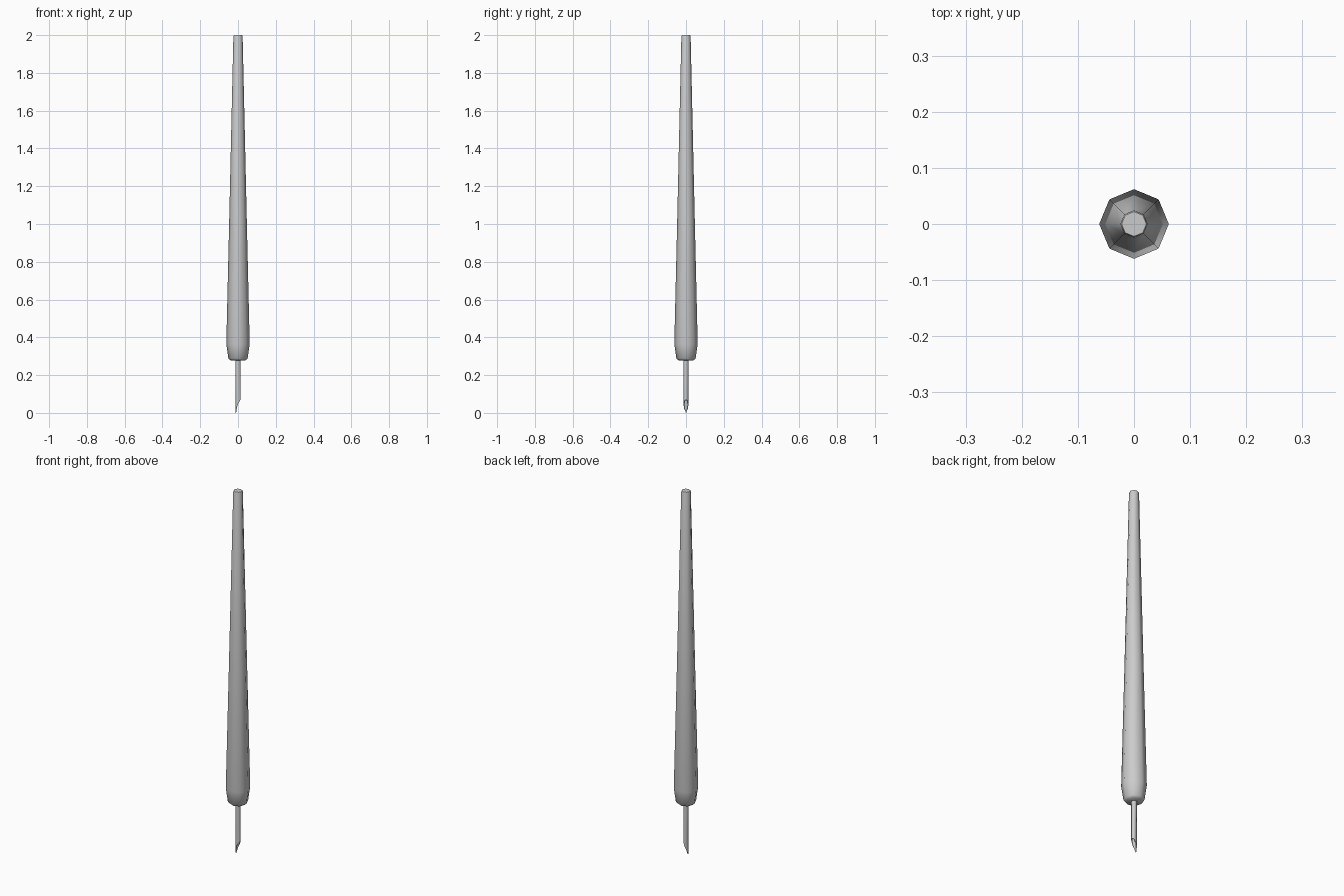
import bpy, bmesh
from math import cos, sin, pi, radians

if "Cube" in bpy.data.objects:
    bpy.data.objects.remove(bpy.data.objects["Cube"])


def loft(name, rings, angle):
    """Skin a list of equal-length point rings and cap both ends."""
    bm = bmesh.new()
    loops = [[bm.verts.new(p) for p in ring] for ring in rings]
    n = len(loops[0])
    for a, b in zip(loops, loops[1:]):
        for i in range(n):
            j = (i + 1) % n
            bm.faces.new((a[i], a[j], b[j], b[i]))
    bm.faces.new(loops[0][::-1])
    bm.faces.new(loops[-1])
    bmesh.ops.recalc_face_normals(bm, faces=bm.faces)
    mesh = bpy.data.meshes.new(name)
    bm.to_mesh(mesh)
    bm.free()
    obj = bpy.data.objects.new(name, mesh)
    bpy.context.collection.objects.link(obj)
    bpy.context.view_layer.objects.active = obj
    obj.select_set(True)
    bpy.ops.object.shade_smooth_by_angle(angle=radians(angle))
    obj.select_set(False)
    return obj


def ring(r, height, n=8):
    """Octagonal ring; height is a function of the point's x position (-1..1)."""
    angles = [2 * pi * i / n for i in range(n)]
    return [(r * cos(a), r * sin(a), height(cos(a))) for a in angles]


# Tapered eight-sided handle, widest just above the blade end
profile = [(0.040, 0.278), (0.051, 0.288), (0.062, 0.365),
           (0.047, 1.0), (0.0245, 1.992), (0.022, 2.0)]
loft("handle", [ring(r, lambda c, z=z: z) for r, z in profile], 50)


# Thin hollow blade with a concave slanted cut, ending in a point at -x
def slant(c):
    return 0.07 * ((c + 1) / 2) ** 0.6


loft("blade", [ring(0.009, lambda c: 0.10), ring(0.010, slant),
               ring(0.0135, slant), ring(0.0135, lambda c: 0.30)], 50)
